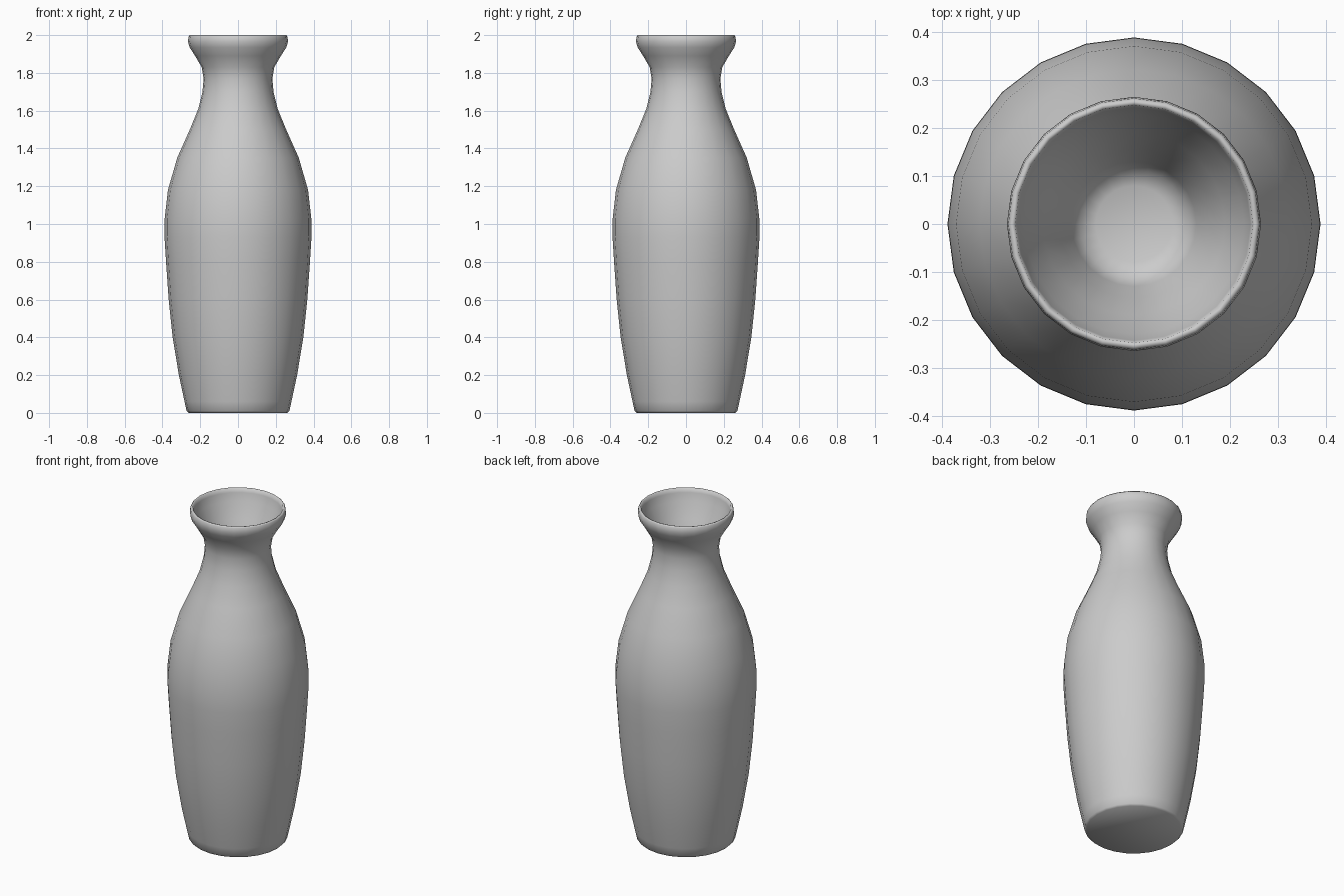
import bpy, bmesh, math

if "Cube" in bpy.data.objects:
    bpy.data.objects.remove(bpy.data.objects["Cube"])

SIDES = 24

# Outer profile (radius, z) from base to lip, then the funnel inside the mouth
outer = [(0.262, 0.0), (0.272, 0.01), (0.283, 0.06), (0.313, 0.2), (0.346, 0.4),
         (0.367, 0.6), (0.381, 0.8), (0.389, 0.93), (0.388, 1.03), (0.371, 1.18),
         (0.322, 1.35), (0.255, 1.5), (0.21, 1.61), (0.188, 1.7), (0.182, 1.77),
         (0.192, 1.83), (0.227, 1.89), (0.256, 1.935), (0.265, 1.965), (0.262, 1.992),
         (0.256, 2.0)]
inner = [(0.248, 1.997), (0.243, 1.975), (0.23, 1.93), (0.19, 1.84), (0.155, 1.76),
         (0.13, 1.69), (0.113, 1.65), (0.08, 1.635)]

bm = bmesh.new()


def ring(radius, z):
    step = 2 * math.pi / SIDES
    return [bm.verts.new((radius * math.cos(i * step), radius * math.sin(i * step), z))
            for i in range(SIDES)]


# Lathe the profile and close the base and the cup floor
rings = [ring(r, z) for r, z in outer + inner]
for a, b in zip(rings, rings[1:]):
    for i in range(SIDES):
        j = (i + 1) % SIDES
        bm.faces.new((a[i], a[j], b[j], b[i]))
bm.faces.new(rings[0][::-1])
bm.faces.new(rings[-1])
bmesh.ops.recalc_face_normals(bm, faces=bm.faces[:])

mesh = bpy.data.meshes.new("vase")
bm.to_mesh(mesh)
bm.free()
vase = bpy.data.objects.new("vase", mesh)
bpy.context.collection.objects.link(vase)
bpy.context.view_layer.objects.active = vase
vase.select_set(True)
bpy.ops.object.shade_smooth_by_angle(angle=math.radians(75))
